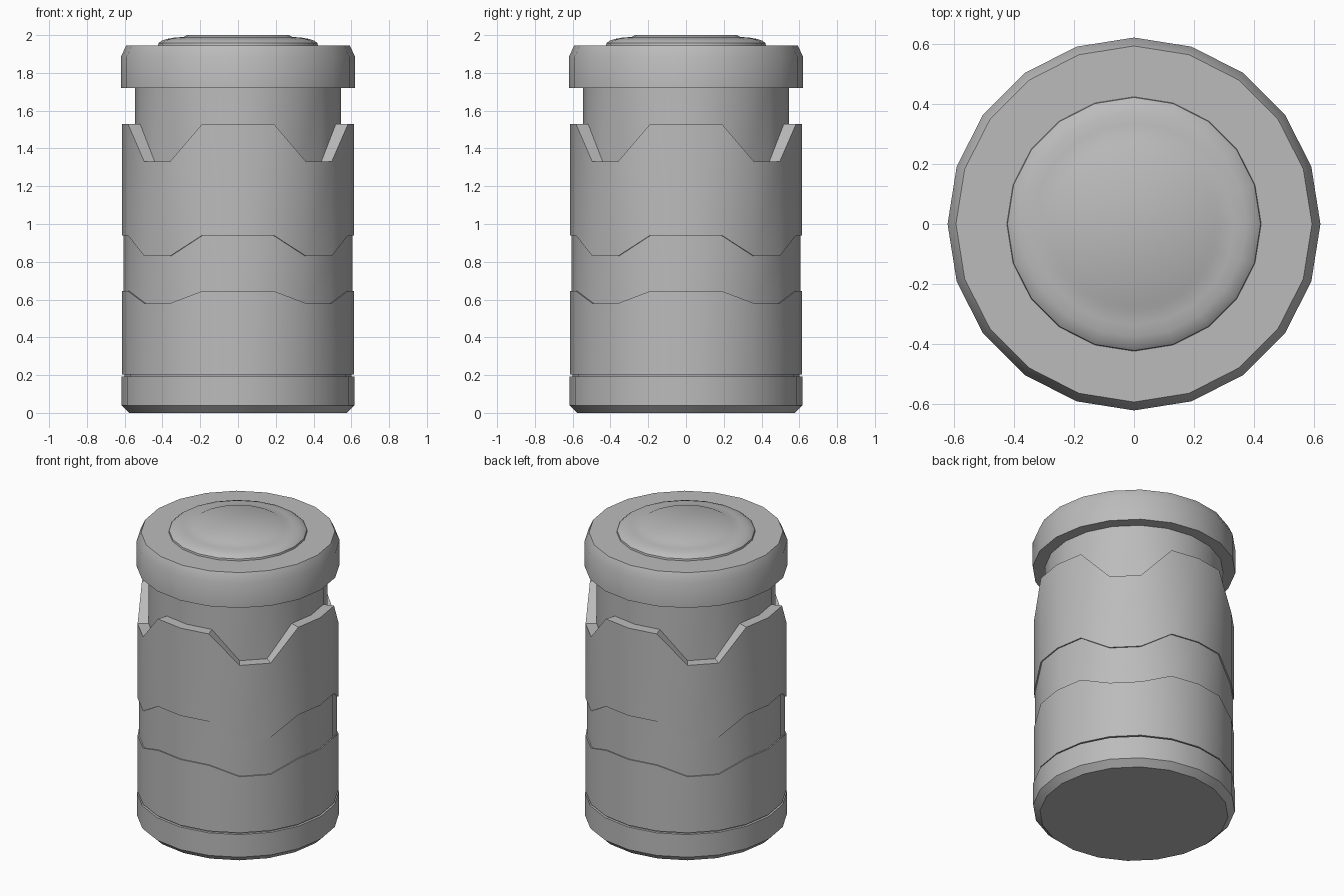
import bpy
import math

cube = bpy.data.objects.get("Cube")
if cube:
    bpy.data.objects.remove(cube)

SIDES = 20

grey = bpy.data.materials.new("plain grey")
grey.use_nodes = True
colour = (0.5, 0.5, 0.5, 1)
grey.diffuse_color = colour
grey.node_tree.nodes["Principled BSDF"].inputs["Base Color"].default_value = colour


def lathe(name, profile):
    """Turn (radius, height, notch drop) points round z and cap open ends.
    The drop lowers two of every five columns, making four notches."""
    verts, faces = [], []
    for radius, height, drop in profile:
        for k in range(SIDES):
            a = math.tau * k / SIDES
            z = height - (drop if k % 5 in (2, 3) else 0)
            verts.append((radius * math.cos(a), radius * math.sin(a), z))
    for row in range(len(profile) - 1):
        low, high = row * SIDES, (row + 1) * SIDES
        for k in range(SIDES):
            n = (k + 1) % SIDES
            faces.append((low + k, low + n, high + n, high + k))
    faces.append(tuple(reversed(range(SIDES))))
    faces.append(tuple(range(len(verts) - SIDES, len(verts))))
    mesh = bpy.data.meshes.new(name)
    mesh.from_pydata(verts, [], faces)
    mesh.materials.append(grey)
    obj = bpy.data.objects.new(name, mesh)
    bpy.context.collection.objects.link(obj)
    bpy.ops.object.select_all(action='DESELECT')
    obj.select_set(True)
    bpy.context.view_layer.objects.active = obj
    bpy.ops.object.shade_smooth_by_angle(angle=math.radians(30))
    return obj


# Chamfered foot, with a thin groove above it
lathe("base", [(0.575, 0, 0), (0.617, 0.04, 0), (0.617, 0.192, 0), (0.6, 0.192, 0), (0.6, 0.202, 0)])

# Grip sleeve: recessed zigzag band, notched rim, and the neck inside it
lathe("sleeve", [
    (0.6, 0.202, 0), (0.613, 0.202, 0),
    (0.613, 0.645, 0.065), (0.605, 0.645, 0.065),
    (0.605, 0.94, 0.11), (0.613, 0.94, 0.11),
    (0.613, 1.53, 0.2), (0.545, 1.53, 0.2),
    (0.545, 1.72, 0),
])

# Overhanging lid with a softly tapered top edge
lathe("lid", [(0.62, 1.72, 0), (0.62, 1.885, 0), (0.592, 1.945, 0)])

# Rounded button with a raised centre disc
lathe("button", [
    (0.423, 1.945, 0), (0.421, 1.957, 0), (0.405, 1.97, 0), (0.375, 1.98, 0),
    (0.335, 1.987, 0), (0.288, 1.99, 0), (0.27, 2.0, 0),
])
